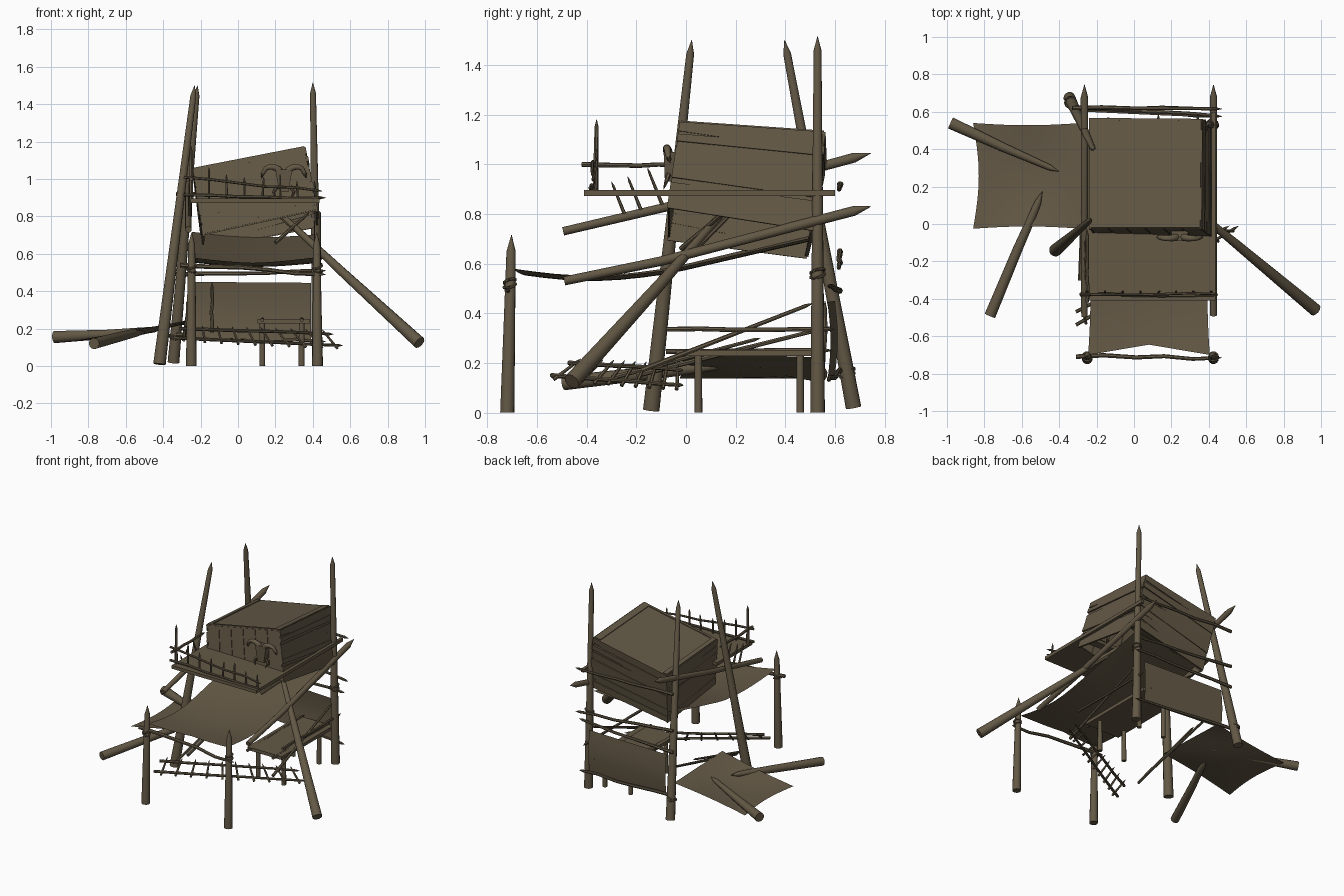
import bpy, bmesh, math, random
from mathutils import Vector

if "Cube" in bpy.data.objects:
    bpy.data.objects.remove(bpy.data.objects["Cube"])

random.seed(4)
wood = bpy.data.materials.new("weathered brown")
wood.diffuse_color = (0.125, 0.098, 0.06, 1)
wood.use_nodes = True
wood.node_tree.nodes["Principled BSDF"].inputs["Base Color"].default_value = wood.diffuse_color


def finish(name, bm, smooth=False):
    bmesh.ops.recalc_face_normals(bm, faces=bm.faces)
    me = bpy.data.meshes.new(name)
    bm.to_mesh(me)
    bm.free()
    me.materials.append(wood)
    ob = bpy.data.objects.new(name, me)
    bpy.context.collection.objects.link(ob)
    for p in me.polygons:
        p.use_smooth = smooth
    return ob


def pole(name, pts, r0, r1, tip=True, n=12):
    """Tapered round pole along a path, sharpened at its end."""
    pts = [Vector(p) for p in pts]
    if tip:
        end = pts[-1]
        d = (end - pts[-2]).normalized()
        pts[-1] = end - d * r1 * 3.5
        pts.append(end)
    bm = bmesh.new()
    rings = []
    for i, p in enumerate(pts):
        t = (pts[min(i + 1, len(pts) - 1)] - pts[max(i - 1, 0)]).normalized()
        side = t.cross(Vector((0.31, 0.9, 0.2))).normalized()
        up = t.cross(side)
        last = len(pts) - 1 - int(tip)
        r = r0 + (r1 - r0) * min(i / max(last, 1), 1)
        if tip and i == len(pts) - 1:
            r = 0.001
        rings.append([bm.verts.new(p + r * (side * math.cos(a) + up * math.sin(a)))
                      for a in (2 * math.pi * k / n for k in range(n))])
    for a, b in zip(rings, rings[1:]):
        for k in range(n):
            bm.faces.new((a[k], a[(k + 1) % n], b[(k + 1) % n], b[k]))
    bm.faces.new(rings[0])
    bm.faces.new(rings[-1])
    for e in bm.edges:   # keep the end rims sharp
        if any(len(f.verts) > 4 for f in e.link_faces):
            e.smooth = False
    return finish(name, bm, n > 8)


def wavy(name, a, b, r0, r1, amp=0.006):
    """Crooked stick between two points."""
    a, b = Vector(a), Vector(b)
    pts = [a.lerp(b, i / 5) + Vector([random.uniform(-amp, amp) for _ in range(3)]) * (0 < i < 5)
           for i in range(6)]
    return pole(name, pts, r0, r1, n=7)


def hexa(name, bottom, top, floor=True):
    """Six-sided block from two four-corner loops."""
    bm = bmesh.new()
    lo, hi = [[bm.verts.new(p) for p in loop] for loop in (bottom, top)]
    if floor:
        bm.faces.new(lo)
    bm.faces.new(hi)
    for k in range(4):
        j = (k + 1) % 4
        bm.faces.new((lo[k], lo[j], hi[j], hi[k]))
    return finish(name, bm)


def block(name, x0, x1, y0, y1, z0, z1):
    loop = [(x0, y0), (x1, y0), (x1, y1), (x0, y1)]
    return hexa(name, [(x, y, z0) for x, y in loop], [(x, y, z1) for x, y in loop])


def plate(name, quad, uv, th):
    """Board lying on a four-cornered wall, placed by wall coordinates."""
    a, b, c, d = [Vector(p) for p in quad]
    nrm = (b - a).cross(d - a).normalized()
    pts = [a.lerp(b, u).lerp(d.lerp(c, u), v) for u, v in uv]
    return hexa(name, [p - nrm * 0.004 for p in pts], [p + nrm * th for p in pts])


def cloth(name, f, nu=14, nv=14):
    bm = bmesh.new()
    g = [[bm.verts.new(f(i / nu, j / nv)) for j in range(nv + 1)] for i in range(nu + 1)]
    for i in range(nu):
        for j in range(nv):
            bm.faces.new((g[i][j], g[i + 1][j], g[i + 1][j + 1], g[i][j + 1]))
    return finish(name, bm, True)


def knot(name, p, r):
    for dz in (-0.009, 0.009):
        pts = [(p[0] + r * math.cos(a), p[1] + r * math.sin(a), p[2] + dz + 0.01 * math.sin(a + dz * 90))
               for a in (k * math.pi / 5 for k in range(11))]
        pole(name, pts, 0.006, 0.006, False, 6)


# Main posts
pole("back_right_post", [(0.425, 0.53, 0), (0.40, 0.53, 1.515)], 0.030, 0.016)
pole("front_left_post", [(-0.42, -0.14, 0.01), (-0.232, 0.023, 1.5)], 0.034, 0.016)
pole("back_left_post", [(-0.345, 0.675, 0.02), (-0.217, 0.397, 1.5)], 0.032, 0.016)
for x in (-0.25, 0.425):
    pole("awning_post", [(x, -0.72, 0), (x * 0.99, -0.703, 0.715)], 0.029, 0.019)
    knot("awning_rope", (x, -0.71, 0.52), 0.024)
for p in ((0.417, 0.53, 0.56), (-0.34, 0.65, 0.16)):
    knot("post_rope", p, 0.029)

# Long slanted side poles, prop and fallen poles
pole("right_side_pole", [(0.425, -0.49, 0.53), (0.425, -0.1, 0.61), (0.425, 0.745, 0.83)], 0.018, 0.020)
pole("left_side_pole", [(-0.265, -0.495, 0.73), (-0.265, 0.1, 0.87), (-0.265, 0.745, 1.045)], 0.017, 0.020)
pole("prop_pole", [(0.97, -0.46, 0.125), (0.55, -0.11, 0.51), (0.21, 0.17, 0.83)], 0.034, 0.014)
pole("fallen_pole", [(-0.98, 0.54, 0.155), (-0.7, 0.41, 0.17), (-0.40, 0.28, 0.20)], 0.033, 0.016)
pole("fallen_pole", [(-0.77, -0.49, 0.12), (-0.62, -0.13, 0.16), (-0.54, 0.05, 0.18), (-0.49, 0.175, 0.195)],
     0.030, 0.018)

# Tilted hut, open underneath
T = [(-0.235, -0.02, 1.055), (0.355, -0.02, 1.17), (0.36, 0.555, 1.13), (-0.235, 0.56, 1.015)]
B = [(-0.185, -0.07, 0.70), (0.42, -0.07, 0.83), (0.42, 0.51, 0.74), (-0.185, 0.48, 0.62)]
hexa("hut", B, T, False)
walls = [(B[k], B[(k + 1) % 4], T[(k + 1) % 4], T[k]) for k in range(4)]
for w, quad in enumerate(walls):
    if w == 0:   # upright front boards
        for k in range(6):
            u = k / 6
            plate("front_board", quad, [(u + .004, .02), (u + .16, .02), (u + .16, .99), (u + .004, .99)], 0.004)
        continue
    n = 7        # crooked overlapping side boards
    for k in range(n):
        lo, hi = k / n, (k + 1) / n
        s = [random.uniform(-0.10, 0.07) for _ in range(2)]
        plate("side_board", quad, [(-.01, max(lo + s[0], -.02)), (1.01, max(lo + s[1], -.02)),
                                   (1.01, hi), (-.01, hi)], 0.004 + 0.008 * random.random())
# Roof trim
for uv in ([(0, 0), (.05, 0), (.05, 1), (0, 1)], [(.92, 0), (1, 0), (1, 1), (.92, 1)],
           [(.05, 0), (.92, 0), (.92, .03), (.05, .03)]):
    plate("roof_trim", T, uv, 0.006)

# Balcony deck, beams and railing
block("balcony_deck", -0.255, 0.435, -0.41, 0.0, 0.873, 0.897)
block("deck_beam", 0.415, 0.437, -0.41, 0.60, 0.873, 0.897)
wavy("front_rail", (-0.29, -0.375, 1.01), (0.45, -0.375, 0.935), 0.008, 0.007)
wavy("front_rail", (-0.29, -0.38, 0.915), (0.45, -0.38, 0.90), 0.009, 0.008)
wavy("left_rail", (-0.25, -0.42, 1.0), (-0.25, -0.03, 0.995), 0.010, 0.009, 0.003)
for k in range(8):
    x = -0.25 + k * 0.095
    h = 1.18 if k == 0 else random.uniform(1.03, 1.07) - 0.05 * k / 7
    pole("rail_spike", [(x, -0.365, 0.88), (x + random.uniform(-.01, .01), -0.36, h)], 0.012 if k == 0 else 0.007,
         0.008 if k == 0 else 0.006, n=6)
for y, z in ((-0.30, 0.93), (-0.235, 0.95), (-0.155, 0.985)):
    pole("side_spike", [(-0.26, y + 0.06, z - 0.15), (-0.26, y, z)], 0.008, 0.005, n=6)

# Horned skull ornament
for s in (-1, 1):
    pts = [(0.245 + s * (0.015 + 0.065 * (1 - math.cos(a)) * 0.8), -0.065 - 0.012 * math.sin(a),
            1.02 + 0.045 * math.sin(a) - 0.012 * (a > 2.5)) for a in (k * 0.36 for k in range(10))]
    pole("skull_horn", pts, 0.022, 0.008)
    pole("skull_tusk", [(0.245 + s * .035, -0.07, 0.96), (0.245 + s * .055, -0.08, 0.93), (0.245 + s * .04, -0.09, 0.9)],
         0.010, 0.005, n=6)
hexa("skull", [(0.22, -0.085, 0.93), (0.27, -0.085, 0.93), (0.27, -0.04, 0.93), (0.22, -0.04, 0.93)],
     [(0.20, -0.09, 1.05), (0.29, -0.09, 1.05), (0.29, -0.03, 1.05), (0.20, -0.03, 1.05)])


# Cloths: front awning, collapsed left sheet, hanging back wall
def awning(u, v):
    y = -0.70 + 1.2 * v
    y += 0.055 * (1 - abs(2 * u - 1)) * (1 - v) ** 4
    if y < -0.06:
        t = (y + 0.70) / 0.64
        z = 0.58 - 0.03 * math.sin(math.pi * t)
    else:
        z = 0.58 + 0.13 * ((y + 0.06) / 0.56)
    pinch = 0.012 * math.sin(math.pi * min(v * 2, 1))
    x = -0.245 + 0.65 * u
    return (x + pinch * (1 - 2 * u), y, z - 0.02 * math.sin(math.pi * u) + 0.015 * (0.5 - u) * v)


def sheet(u, v):
    x = -0.86 + 0.58 * u + 0.03 * math.sin(math.pi * v) * (1 - u)
    y = -0.025 + 0.565 * v + 0.012 * math.sin(math.pi * u) * (1 - 2 * v)
    return (x, y, 0.137 + 0.085 * u - 0.025 * math.sin(math.pi * u) * math.sin(math.pi * v) + 0.02 * u * (1 - v))


cloth("awning_cloth", awning)
cloth("left_sheet", sheet)
cloth("back_wall_cloth", lambda u, v: (-0.26 + 0.65 * u, 0.60 - 0.03 * u + 0.012 * math.sin(math.pi * v),
                                       0.155 - 0.025 * u + (0.295 + 0.02 * u) * v))

# Crossbars at front, back and sides
wavy("awning_bar", (-0.31, -0.71, 0.54), (0.47, -0.715, 0.49), 0.013, 0.010, 0.010)
for z0, z1 in ((0.49, 0.51), (0.17, 0.13), (0.92, 0.90), (0.65, 0.58)):
    wavy("back_bar", (-0.33, 0.62, z0), (0.47, 0.615 if z0 > .6 else 0.575, z1), 0.012, 0.009)
wavy("right_bar", (0.42, -0.08, 0.335), (0.42, 0.60, 0.335), 0.010, 0.009, 0.003)
pole("slanted_stick", [(0.41, -0.18, 0.17), (0.41, 0.51, 0.44)], 0.011, 0.008, n=7)
pole("slanted_stick", [(-0.27, -0.2, 0.15), (-0.27, 0.58, 0.345)], 0.011, 0.008, n=7)
pole("slanted_stick", [(-0.29, -0.3, 0.14), (-0.27, 0.3, 0.3)], 0.010, 0.007, n=7)
pole("brace_stick", [(0.2, -0.02, 0.66), (0.38, 0.17, 0.82)], 0.011, 0.008, n=7)
pole("brace_stick", [(0.38, 0.04, 0.66), (0.2, 0.2, 0.82)], 0.011, 0.008, n=7)
wavy("wall_stick", (-0.14, 0.55, 0.18), (-0.14, 0.56, 0.45), 0.011, 0.008)

# Bench
block("bench_top", 0.105, 0.385, -0.04, 0.56, 0.228, 0.252)
for x in (0.13, 0.34):
    for y in (0.05, 0.46):
        pole("bench_leg", [(x, y, 0), (x, y, 0.235)], 0.016, 0.015, False)
    wavy("bench_rail", (x, -0.08, 0.245), (x, 0.59, 0.25), 0.010, 0.009, 0.003)

# Broken spiked fence under the awning
a0, a1 = Vector((-0.31, -0.47, 0.20)), Vector((0.51, -0.01, 0.17))
b0, b1 = Vector((-0.31, -0.54, 0.15)), Vector((0.56, -0.01, 0.11))
wavy("fence_rail", a0, a1, 0.010, 0.008, 0.004)
wavy("fence_rail", b0, b1, 0.010, 0.008, 0.004)
for k in range(10):
    p, q = a0.lerp(a1, (k + .5) / 10), b0.lerp(b1, (k + .5) / 10)
    d = (p - q).normalized() + Vector((random.uniform(-.4, 0), 0, 0))
    pole("fence_spike", [q - d * 0.025, p + d * 0.03], 0.008, 0.006, n=6)
